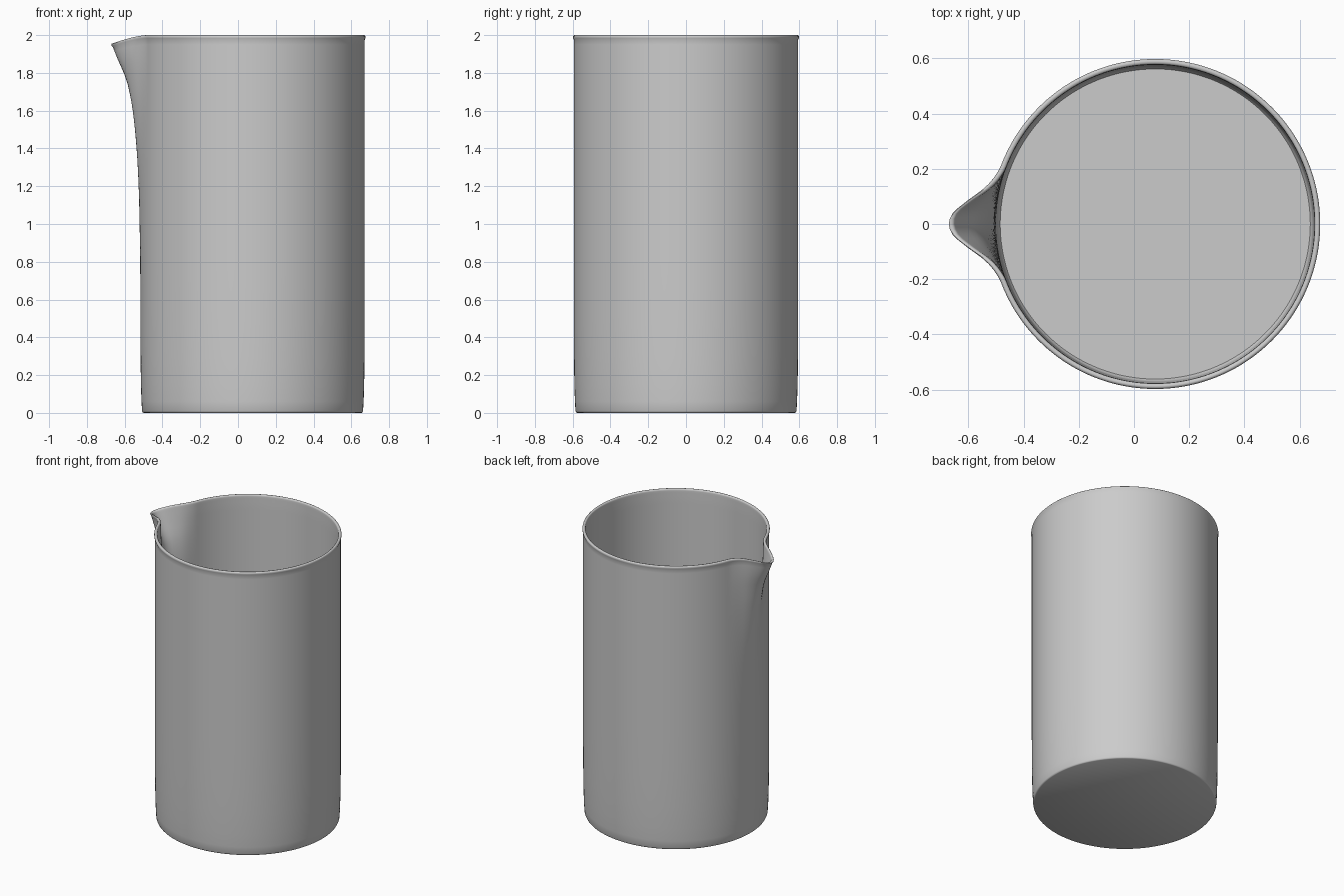
import bpy, bmesh, math

if "Cube" in bpy.data.objects:
    bpy.data.objects.remove(bpy.data.objects["Cube"])

CX = 0.077      # body axis is shifted so the spout keeps the model centred
SEG = 240


def curve(points, x):
    """Smooth interpolation through a short list of (x, y) points."""
    if x <= points[0][0]:
        return points[0][1]
    if x >= points[-1][0]:
        return points[-1][1]

    def slope(k):
        if k == 0 or k == len(points) - 1:
            return 0.0 if k == 0 or points is ACROSS else end_slope
        (xa, ya), (xb, yb) = points[k - 1], points[k + 1]
        return (yb - ya) / (xb - xa)

    (xa, ya), (xb, yb) = points[-2], points[-1]
    end_slope = (yb - ya) / (xb - xa)
    i = max(k for k in range(len(points) - 1) if points[k][0] <= x)
    (x0, y0), (x1, y1) = points[i], points[i + 1]
    h = x1 - x0
    t = (x - x0) / h
    return ((2*t**3 - 3*t**2 + 1) * y0 + (t**3 - 2*t**2 + t) * h * slope(i)
            + (3*t**2 - 2*t**3) * y1 + (t**3 - t**2) * h * slope(i + 1))


# Spout: outward push by height, and its falloff by angle (degrees)
UP = [(0.7, 0), (1.0, .004), (1.2, .009), (1.4, .02), (1.6, .04),
      (1.75, .068), (1.8, .083), (1.9, .121), (2.0, .153)]
ACROSS = [(0, 1), (3.1, .91), (6.1, .67), (11.3, .27), (15.7, .08), (21, 0)]


def ring(bm, r, z):
    verts = []
    for j in range(SEG):
        a = 2 * math.pi * j / SEG
        f = curve(ACROSS, abs(math.degrees(a) - 180))
        rad = r + curve(UP, z) * f
        dip = 0.045 * f ** 1.3 * (max(0, z - 1.6) / 0.4) ** 2
        verts.append(bm.verts.new((CX + rad * math.cos(a), rad * math.sin(a), z - dip)))
    return verts


# Wall profile: up the outside, over the beaded rim, down the inside
heights = [0.8 + 0.05 * k for k in range(24)]
outer = [(.577, 0), (.582, .003), (.585, .010), (.588, .06), (.591, .15),
         (.593, .3), (.594, .5)] + [(.594, z) for z in heights]
rim = [(.594, 1.975), (.597, 1.983), (.598, 1.989), (.597, 1.995), (.593, 1.999),
       (.589, 2.0), (.583, 1.999), (.579, 1.995), (.578, 1.988), (.578, 1.975)]
inner = [(.577, z) for z in reversed(heights)] + [
    (.577, .5), (.576, .3), (.574, .15), (.572, .06), (.569, .03), (.562, .02)]

bm = bmesh.new()
rings = [ring(bm, r, z) for r, z in outer + rim + inner]
for lo, hi in zip(rings, rings[1:]):
    for j in range(SEG):
        k = (j + 1) % SEG
        bm.faces.new((lo[j], lo[k], hi[k], hi[j]))
# Underside and inside floor
bm.faces.new(rings[0][::-1])
bm.faces.new(rings[-1])
bmesh.ops.recalc_face_normals(bm, faces=bm.faces)

mesh = bpy.data.meshes.new("spouted_beaker")
bm.to_mesh(mesh)
bm.free()
beaker = bpy.data.objects.new("spouted_beaker", mesh)
bpy.context.collection.objects.link(beaker)
bpy.context.view_layer.objects.active = beaker
beaker.select_set(True)
bpy.ops.object.shade_smooth_by_angle(angle=math.radians(40))
